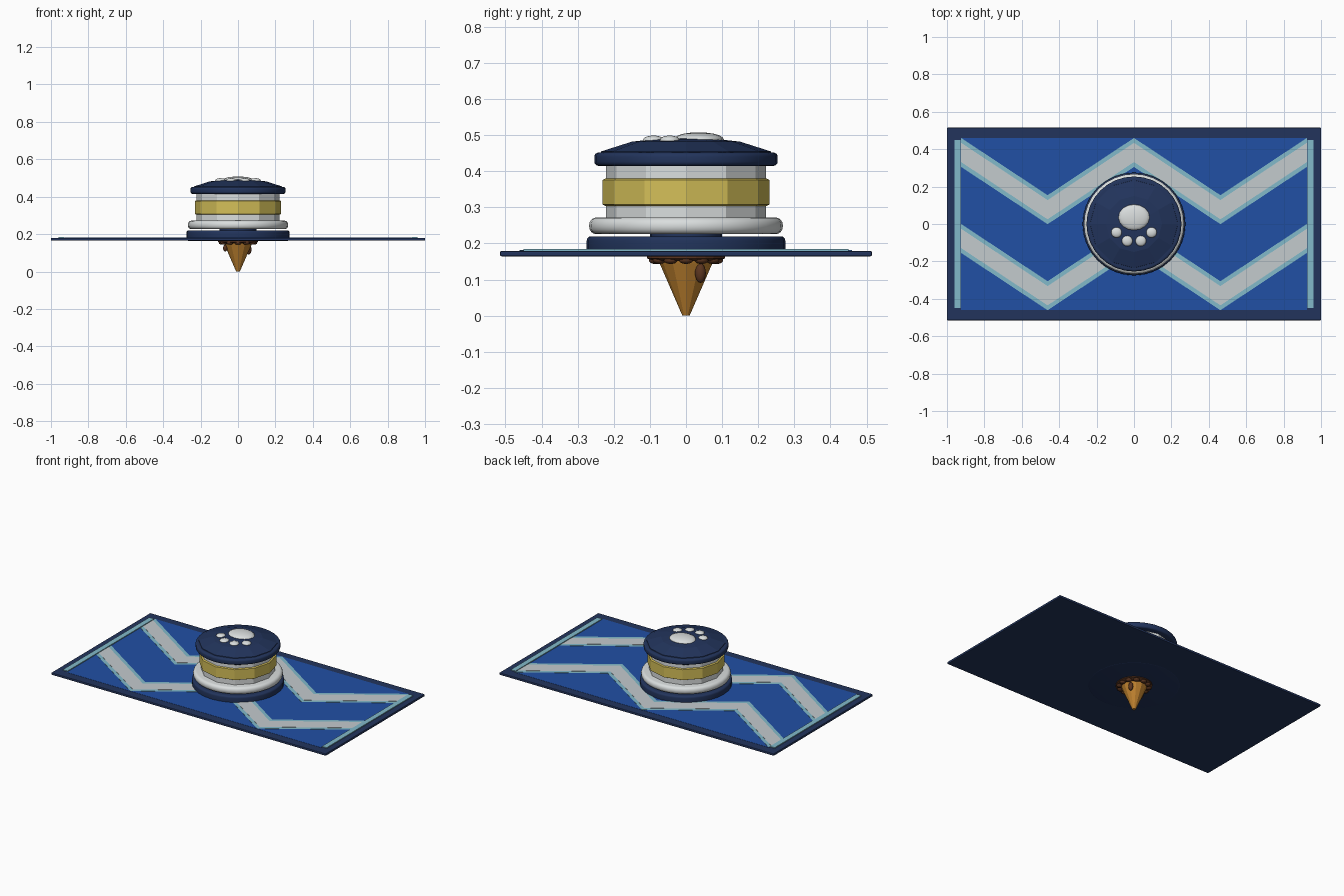
import bpy, bmesh, math
from mathutils import Matrix

if "Cube" in bpy.data.objects:
    bpy.data.objects.remove(bpy.data.objects["Cube"])


def material(name, r, g, b):
    m = bpy.data.materials.new(name)
    lin = [((c / 255 + 0.055) / 1.055) ** 2.4 for c in (r, g, b)]
    m.diffuse_color = (*lin, 1)
    m.use_nodes = True
    m.node_tree.nodes["Principled BSDF"].inputs["Base Color"].default_value = m.diffuse_color
    return m


NAVY = material("navy", 34, 52, 92)
BLUE = material("blue", 33, 80, 165)
TEAL = material("teal", 130, 186, 202)
SILVER = material("silver", 196, 203, 206)
WHITE = material("white", 218, 222, 222)
YELLOW = material("yellow", 212, 191, 88)
GOLD = material("waffle gold", 194, 132, 48)
BROWN = material("chocolate", 92, 54, 32)


def finish(name, bm, mat, angle=0):
    bmesh.ops.recalc_face_normals(bm, faces=bm.faces)
    me = bpy.data.meshes.new(name)
    bm.to_mesh(me)
    bm.free()
    me.materials.append(mat)
    if angle:
        me.shade_smooth()
        me.set_sharp_from_angle(angle=math.radians(angle))
    ob = bpy.data.objects.new(name, me)
    bpy.context.collection.objects.link(ob)
    return ob


def box(name, center, size, mat, bevel=0):
    bm = bmesh.new()
    bmesh.ops.create_cube(bm, size=1, matrix=Matrix.Translation(center) @ Matrix.Diagonal((*size, 1)))
    if bevel:
        bmesh.ops.bevel(bm, geom=bm.edges[:], offset=bevel, segments=2, affect='EDGES', profile=0.5)
    return finish(name, bm, mat)


def lathe(name, profile, sides, mat, angle=0):
    """Closed solid turned around z from (radius, height) points."""
    bm = bmesh.new()
    rings = [[bm.verts.new((r * math.cos(2 * math.pi * i / sides), r * math.sin(2 * math.pi * i / sides), z))
              for i in range(sides)] for r, z in profile]
    for a, b in zip(rings, rings[1:]):
        for i in range(sides):
            j = (i + 1) % sides
            bm.faces.new((a[i], a[j], b[j], b[i]))
    bm.faces.new(rings[0])
    bm.faces.new(rings[-1])
    return finish(name, bm, mat, angle)


def rounded(r, z0, z1, b):
    """Disc profile with rounded upper and lower rims."""
    arc = [i * math.pi / 8 for i in range(5)]
    low = [(r - b + b * math.sin(t), z0 + b - b * math.cos(t)) for t in arc]
    high = [(r - b + b * math.cos(t), z1 - b + b * math.sin(t)) for t in arc]
    return low + high


def blob(name, center, radii, mat):
    bm = bmesh.new()
    bmesh.ops.create_uvsphere(bm, u_segments=16, v_segments=10, radius=1,
                              matrix=Matrix.Translation(center) @ Matrix.Diagonal((*radii, 1)))
    return finish(name, bm, mat, 60)


# Flat mat with its blue field and end bars
box("mat", (0, 0, 0.172), (2.0, 1.03, 0.015), NAVY, 0.004)
box("mat_field", (0, 0, 0.179), (1.85, 0.92, 0.003), BLUE)
for s in (-1, 1):
    box("end_bar", (s * 0.944, 0, 0.181), (0.034, 0.9, 0.008), TEAL)


# Zigzag stripes: wide teal band under a narrower silver band
def zigzag(name, low, high, top, mat):
    bm = bmesh.new()
    cols = []
    for i in range(5):
        x = -0.924 + 0.462 * i
        drop = 0.46 * (i % 2) * 0.665
        cols.append([bm.verts.new((x, y - drop, z)) for y, z in
                     ((low, 0.179), (high, 0.179), (high, top), (low, top))])
    for a, b in zip(cols, cols[1:]):
        for i in range(4):
            j = (i + 1) % 4
            bm.faces.new((a[i], a[j], b[j], b[i]))
    bm.faces.new(cols[0])
    bm.faces.new(cols[-1])
    finish(name, bm, mat)


for top_y in (0.46, 0.0):
    zigzag("stripe_edge", top_y - 0.155, top_y, 0.1815, TEAL)
    zigzag("stripe", top_y - 0.129, top_y - 0.026, 0.1825, SILVER)

# Round stacked body
lathe("base_disc", rounded(0.275, 0.1635, 0.22, 0.012), 32, NAVY, 40)
lathe("base_neck", [(0.1, 0.2), (0.1, 0.24)], 24, NAVY, 40)
lathe("lower_ring", rounded(0.268, 0.226, 0.272, 0.02), 32, WHITE, 40)
lathe("drum", [(0.222, 0.25), (0.222, 0.425)], 12, WHITE)
lathe("drum_band", [(0.223, 0.304), (0.231, 0.308), (0.231, 0.376), (0.223, 0.38)], 12, YELLOW)
lathe("cap_rim", rounded(0.254, 0.415, 0.452, 0.012), 32, NAVY, 40)
lathe("cap_dome", [(0.238, 0.44), (0.235, 0.455), (0.15, 0.482), (0.08, 0.49), (0.01, 0.491)], 12, NAVY)

# Paw pad and toes on the cap
blob("paw_pad", (0, 0.035, 0.488), (0.084, 0.07, 0.02), WHITE)
for s in (-1, 1):
    blob("outer_toe", (s * 0.093, -0.045, 0.486), (0.029, 0.028, 0.013), WHITE)
    blob("inner_toe", (s * 0.036, -0.09, 0.486), (0.029, 0.029, 0.013), WHITE)

# Waffle cone beneath the mat
lathe("cone", [(0.01, 0), (0.073, 0.145), (0.08, 0.165)], 12, GOLD)
lathe("sauce_disc", [(0.09, 0.152), (0.108, 0.159), (0.108, 0.167)], 24, BROWN)

# Scalloped sauce edge
bm = bmesh.new()
for i in range(12):
    m = (Matrix.Rotation(2 * math.pi * i / 12, 4, 'Z') @ Matrix.Translation((0.086, 0, 0.154))
         @ Matrix.Diagonal((0.018, 0.02, 0.011, 1)))
    bmesh.ops.create_uvsphere(bm, u_segments=10, v_segments=6, radius=1, matrix=m)
finish("sauce_edge", bm, BROWN, 60)

# Sauce drips
blob("right_drip", (0.058, 0.04, 0.118), (0.014, 0.015, 0.027), BROWN)
blob("left_drip", (-0.068, -0.015, 0.125), (0.012, 0.013, 0.018), BROWN)
